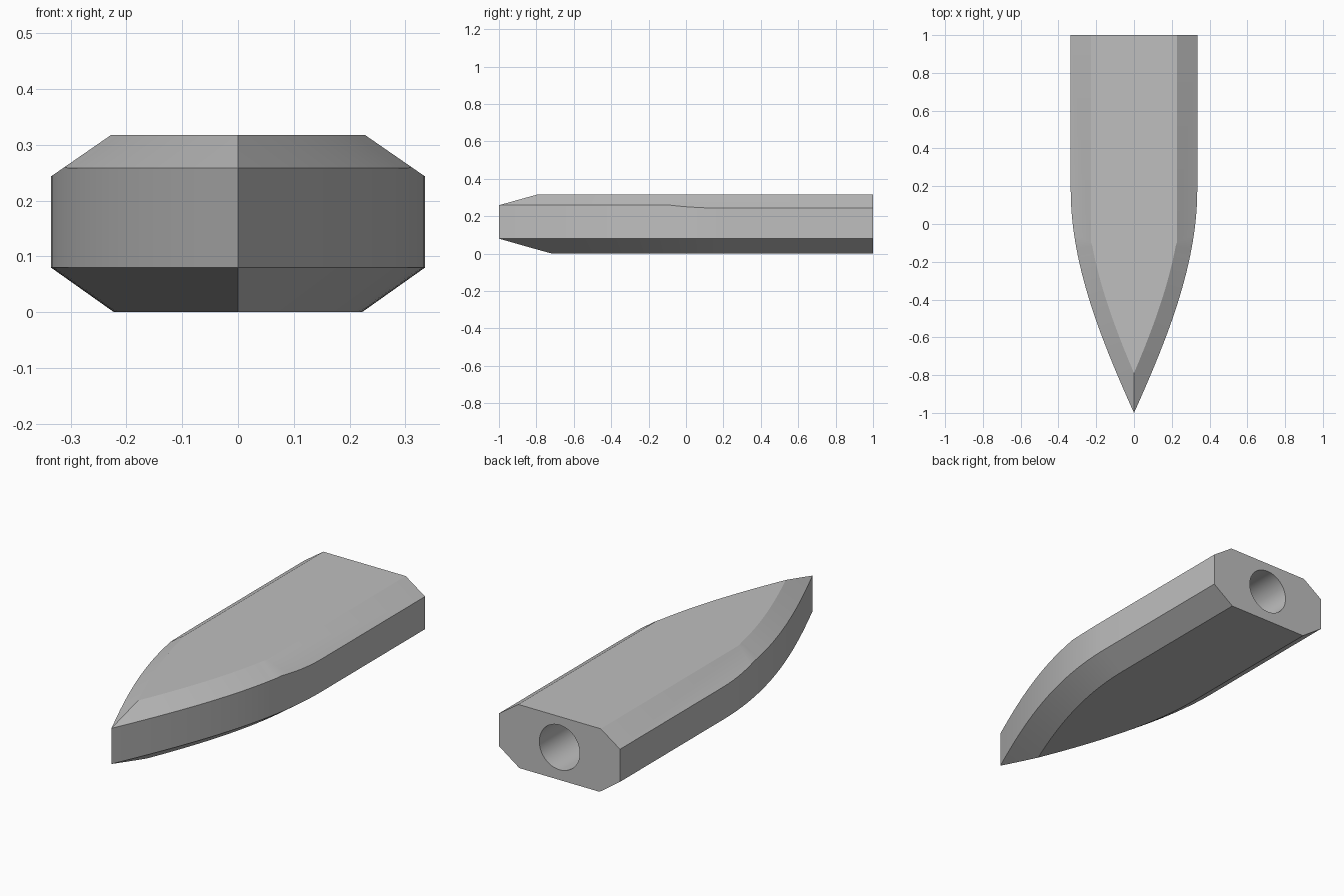
import bpy, bmesh, math

cube = bpy.data.objects.get("Cube")
if cube:
    bpy.data.objects.remove(cube)

HALF_WIDTH, HEIGHT = 0.335, 0.317
NOSE_END = 0.18          # where the curved nose meets the straight sides
FLAT_EDGE = 0.228        # half width of the flat top deck
BREAK = -0.1             # where the straight deck edge turns into the curve
SLOPE = 0.69             # steepness of the top bevel


def half_width(y):
    u = min((y + 1) / (1 + NOSE_END), 1)
    return HALF_WIDTH * (1.585 * u - 0.17 * u**2 - 0.415 * u**3)


def inset(y, distance):
    """Outline point moved inwards along its normal."""
    e = 0.001
    slope = (half_width(y + e) - half_width(y - e)) / (2 * e)
    n = math.hypot(1, slope)
    return half_width(y) - distance / n, y + distance * slope / n


def section(y):
    """Right-hand cross-section from the bottom to the top."""
    x = half_width(y)
    if y >= 1:
        bottom = (x - 0.113, y)
    else:
        bottom = inset(y, 0.113)
    if y > BREAK:
        top, shoulder = (FLAT_EDGE, y), HEIGHT - SLOPE * (x - FLAT_EDGE)
    else:
        top, shoulder = inset(y, 0.085), HEIGHT - SLOPE * 0.085
    return [(*bottom, 0), (x, y, 0.08), (x, y, shoulder), (*top, HEIGHT)]


# Hull: loft one side past the centre, trim it there and mirror it
steps = 30
stations = [-1 + (1 + NOSE_END) * i / steps for i in range(steps + 1)] + [1]
bm = bmesh.new()
rows = [[bm.verts.new(p) for p in section(y)] for y in stations]
for a, b in zip(rows, rows[1:]):
    for i in range(3):
        bm.faces.new((a[i], b[i], b[i + 1], a[i + 1]))
low = bm.verts.new((-0.3, 1, 0))
high = bm.verts.new((-0.3, 1, HEIGHT))
bm.faces.new([r[0] for r in rows] + [low])
bm.faces.new([r[3] for r in rows] + [high])
bm.faces.new([low] + rows[-1] + [high])


def everything():
    return bm.verts[:] + bm.edges[:] + bm.faces[:]


bmesh.ops.bisect_plane(bm, geom=everything(), dist=1e-5, plane_co=(0, 0, 0),
                       plane_no=(1, 0, 0), clear_inner=True)
bmesh.ops.mirror(bm, geom=everything(), axis='X', merge_dist=1e-4)
bmesh.ops.remove_doubles(bm, verts=bm.verts[:], dist=1e-4)
bmesh.ops.dissolve_limit(bm, angle_limit=0.001, verts=bm.verts[:], edges=bm.edges[:])
bmesh.ops.recalc_face_normals(bm, faces=bm.faces[:])
mesh = bpy.data.meshes.new("pointed_body")
bm.to_mesh(mesh)
bm.free()
body = bpy.data.objects.new("pointed_body", mesh)
bpy.context.collection.objects.link(body)

# Round socket in the back end
bpy.ops.mesh.primitive_cylinder_add(vertices=48, radius=0.112, depth=1.2,
                                    location=(0, 1, 0.163),
                                    rotation=(math.pi / 2, 0, 0))
cutter = bpy.context.object
cutter.name = "socket_cutter"
cutter.hide_render = True
cut = body.modifiers.new("socket", 'BOOLEAN')
cut.operation = 'DIFFERENCE'
cut.solver = 'EXACT'
cut.object = cutter

bpy.ops.object.select_all(action='DESELECT')
body.select_set(True)
bpy.context.view_layer.objects.active = body
bpy.ops.object.modifier_apply(modifier=cut.name)
bpy.data.objects.remove(cutter)

# Plain grey material
grey = bpy.data.materials.new("plain_grey")
grey.use_nodes = True
colour = (0.52, 0.52, 0.52, 1)
grey.diffuse_color = colour
grey.node_tree.nodes["Principled BSDF"].inputs["Base Color"].default_value = colour
body.data.materials.clear()
body.data.materials.append(grey)
bpy.ops.object.shade_smooth_by_angle(angle=math.radians(20))
